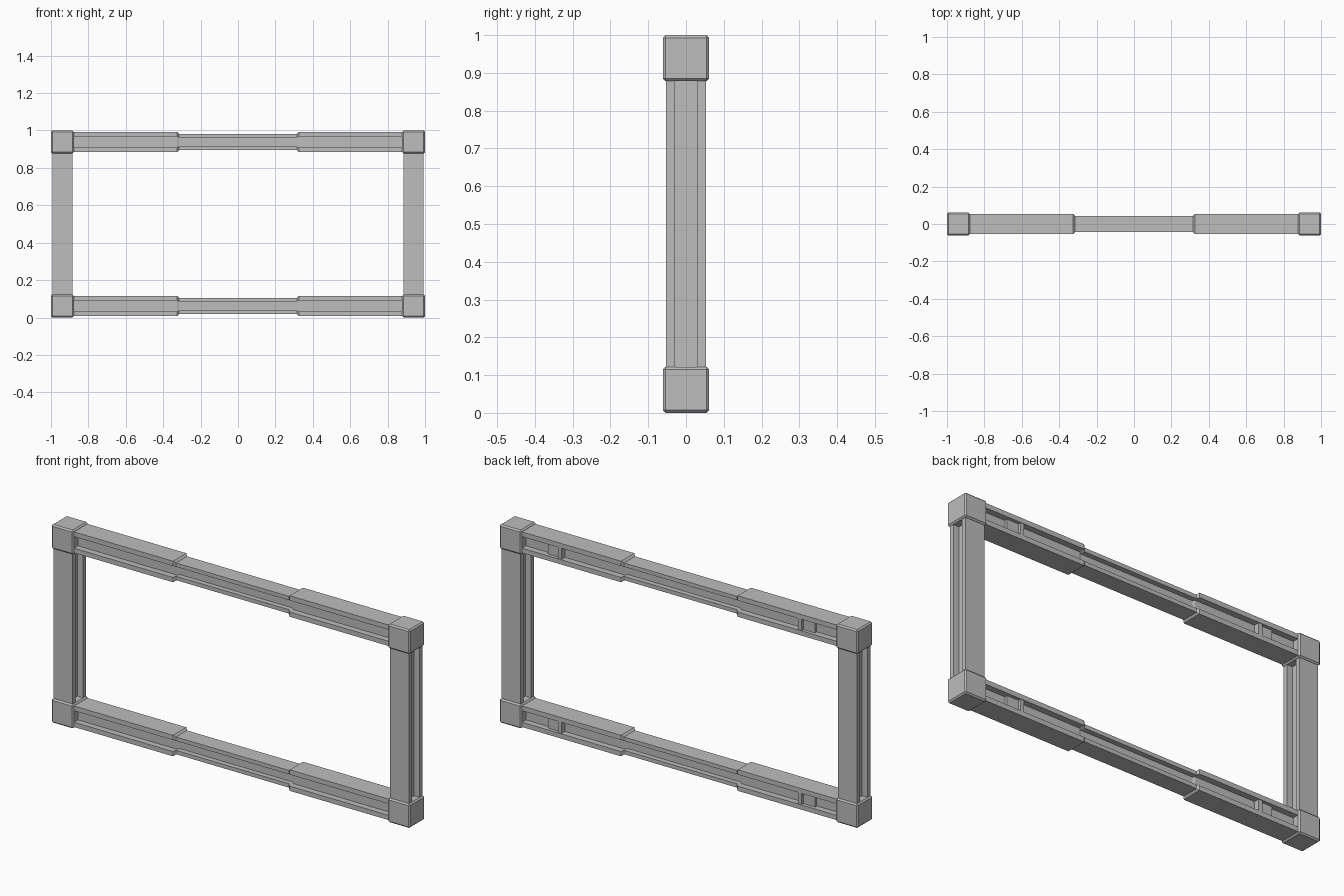
import bpy, bmesh
from mathutils import Vector

if "Cube" in bpy.data.objects:
    bpy.data.objects.remove(bpy.data.objects["Cube"], do_unlink=True)

grey = bpy.data.materials.new("light_grey")
grey.use_nodes = True
grey.diffuse_color = (0.51, 0.51, 0.51, 1)
grey.node_tree.nodes["Principled BSDF"].inputs["Base Color"].default_value = grey.diffuse_color

CORNER = 0.122             # edge of a corner block
HALF = CORNER / 2
RAIL = 0.053               # half width of a rail
LIP = 0.029                # inner face of a flange
WEB = 0.022                # half thickness of the web
END = 1 - HALF             # x of the corner centres
LOW, HIGH = HALF, 1 - HALF


def add_object(name, bm):
    bmesh.ops.recalc_face_normals(bm, faces=bm.faces)
    mesh = bpy.data.meshes.new(name)
    bm.to_mesh(mesh)
    bm.free()
    mesh.materials.append(grey)
    obj = bpy.data.objects.new(name, mesh)
    bpy.context.collection.objects.link(obj)
    return obj


def box(name, low, high, bevel=0):
    low, high = Vector(low), Vector(high)
    bm = bmesh.new()
    bmesh.ops.create_cube(bm, size=1)
    bmesh.ops.scale(bm, vec=high - low, verts=bm.verts)
    bmesh.ops.translate(bm, vec=(low + high) / 2, verts=bm.verts)
    if bevel:
        bmesh.ops.bevel(bm, geom=bm.edges[:], offset=bevel, segments=1, affect='EDGES')
    return add_object(name, bm)


def i_beam(name, stations, place):
    """Loft an I section through (position, scale) stations."""
    quarter = [(RAIL, RAIL), (RAIL, LIP), (WEB, LIP)]
    right = quarter + [(u, -v) for u, v in reversed(quarter)]
    section = right + [(-u, -v) for u, v in right]
    bm = bmesh.new()
    rings = [[bm.verts.new(place(t, u * s, v * s)) for u, v in section] for t, s in stations]
    for a, b in zip(rings, rings[1:]):
        for i in range(len(section)):
            j = (i + 1) % len(section)
            bm.faces.new((a[i], a[j], b[j], b[i]))
    bm.faces.new(rings[0])
    bm.faces.new(rings[-1])
    return add_object(name, bm)


sides = (("left", 1), ("right", -1))
levels = (("lower", LOW), ("upper", HIGH))

# Horizontal rails with a slimmer middle
slim = 0.82
stations = [(-END, 1), (-0.325, 1), (-0.315, slim), (0.315, slim), (0.325, 1), (END, 1)]
for level, z in levels:
    i_beam(level + "_rail", stations, lambda t, u, v: (t, u, z + v))

# Upright posts
for side, s in sides:
    i_beam(side + "_post", [(LOW, 1), (HIGH, 1)], lambda t, u, v: (s * END + u, v, t))

for level, z in levels:
    for side, s in sides:
        # Corner blocks
        x = s * END
        box(f"{level}_{side}_corner_block", (x - HALF, -HALF, z - HALF),
            (x + HALF, HALF, z + HALF), 0.007)
        # Stepped catch in the rear channel
        for part, x0, x1, depth in (("pad", 0.675, 0.745, 0.036), ("rib", 0.66, 0.68, 0.05)):
            a, b = sorted((s * x0, s * x1))
            box(f"{level}_{side}_catch_{part}", (a, WEB - 0.005, z - LIP - 0.002),
                (b, depth, z + LIP + 0.002))
